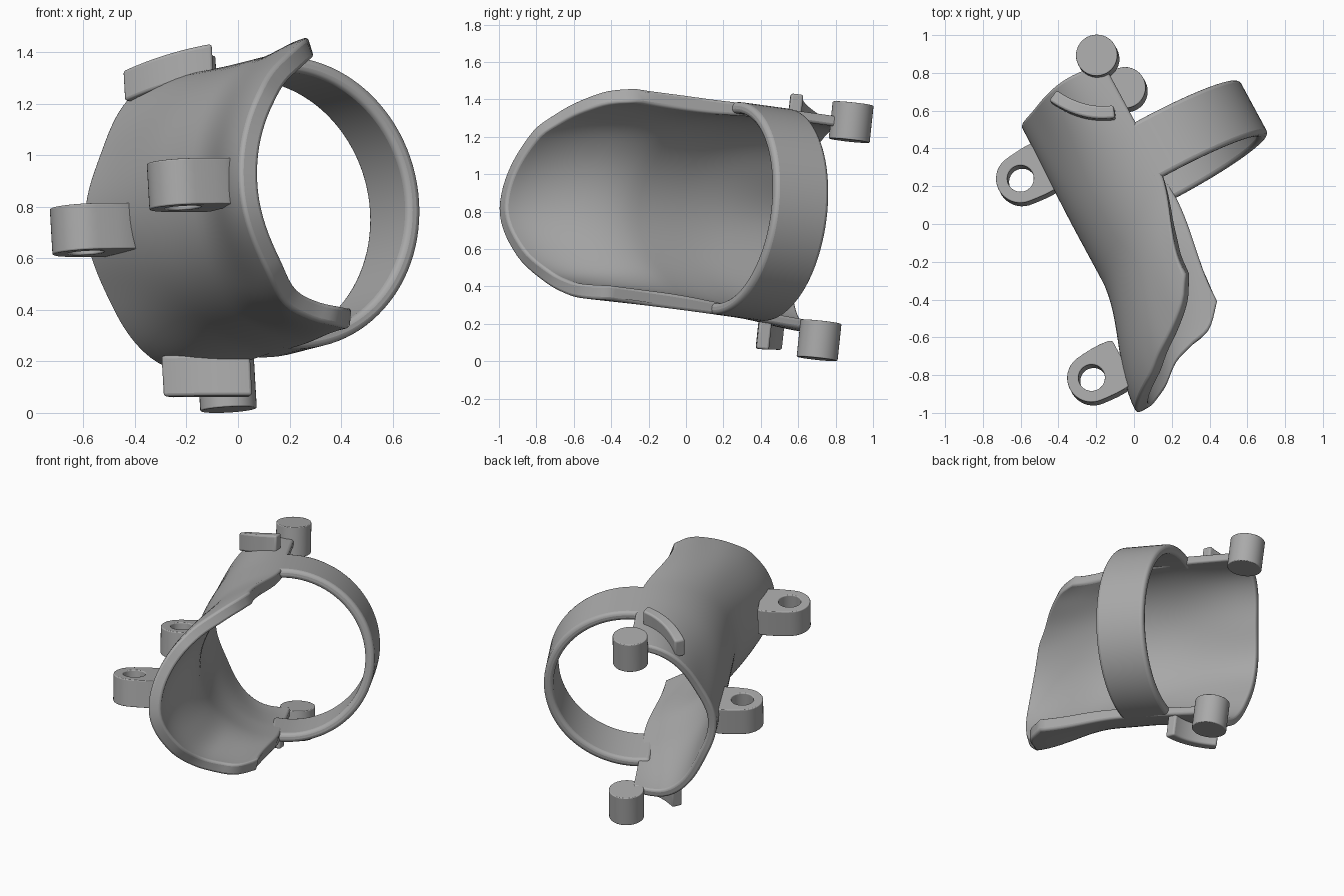
import bpy, bmesh, math
from mathutils import Matrix, Vector

if "Cube" in bpy.data.objects:
    bpy.data.objects.remove(bpy.data.objects["Cube"])

mat = bpy.data.materials.new("plain grey")
mat.use_nodes = True
grey = (0.4, 0.4, 0.4, 1)
mat.diffuse_color = grey
mat.node_tree.nodes["Principled BSDF"].inputs["Base Color"].default_value = grey

# Working frame: tube axis, sideways, and tilted up
axis = Vector((0.47, -0.87, 0.12)).normalized()
side = Vector((-axis.y, axis.x, 0)).normalized()
up = axis.cross(side)
FRAME = Matrix.Translation((0.13, 0.35, 0.8)) @ Matrix((axis, side, up)).transposed().to_4x4()
R = 0.572


def finish(name, bm, bevel=0.0):
    bmesh.ops.recalc_face_normals(bm, faces=bm.faces[:])
    me = bpy.data.meshes.new(name)
    bm.to_mesh(me)
    bm.free()
    me.materials.append(mat)
    ob = bpy.data.objects.new(name, me)
    bpy.context.collection.objects.link(ob)
    ob.matrix_world = FRAME
    bpy.ops.object.select_all(action='DESELECT')
    ob.select_set(True)
    bpy.context.view_layer.objects.active = ob
    bpy.ops.object.shade_smooth_by_angle(angle=math.radians(40))
    if bevel:
        mod = ob.modifiers.new("round edges", 'BEVEL')
        mod.width = bevel
        mod.segments = 3
        mod.limit_method = 'ANGLE'
        mod.angle_limit = math.radians(50)
    return ob


def loft(name, loops, closed=False, bevel=0.0):
    """Skin a row of closed loops; cap the ends unless the row is closed."""
    bm = bmesh.new()
    rows = [[bm.verts.new(p) for p in loop] for loop in loops]
    n = len(rows[0])
    pairs = list(zip(rows, rows[1:])) + ([(rows[-1], rows[0])] if closed else [])
    for a, b in pairs:
        for i in range(n):
            j = (i + 1) % n
            bm.faces.new((a[i], a[j], b[j], b[i]))
    if not closed:
        bm.faces.new(rows[0])
        bm.faces.new(rows[-1])
    return finish(name, bm, bevel)


def polar(t, r, deg):
    """Point at distance t along the axis; 0 degrees is the closed back."""
    a = math.radians(deg)
    return (t, -r * math.cos(a), r * math.sin(a))


def smooth(x):
    x = min(1, max(0, x))
    return x * x * (3 - 2 * x)


def curve(keys, x):
    """Catmull-Rom through rows of (x, value, value)."""
    k = 0
    while k < len(keys) - 2 and x > keys[k + 1][0]:
        k += 1
    a, b = keys[k], keys[k + 1]
    p, q = keys[max(k - 1, 0)], keys[min(k + 2, len(keys) - 1)]
    h = b[0] - a[0]
    f = (x - a[0]) / h
    out = []
    for c in (1, 2):
        m0 = (b[c] - p[c]) / (b[0] - p[0]) * h
        m1 = (q[c] - a[c]) / (q[0] - a[0]) * h
        out.append((2*f**3 - 3*f**2 + 1) * a[c] + (f**3 - 2*f**2 + f) * m0
                   + (3*f**2 - 2*f**3) * b[c] + (f**3 - f**2) * m1)
    return out


# Curved shell: each rim row gives angle, reach along the axis, radius
FRONT = [(-80, 0.76, 0.575), (-69, 0.87, 0.61), (-57, 0.905, 0.65), (-46, 0.95, 0.69),
         (-31, 1.06, 0.72), (-8, 1.13, 0.75), (27, 1.05, 0.68), (39, 0.98, 0.65),
         (53, 0.90, 0.62), (66, 0.80, 0.61), (74, 0.68, 0.605)]
BACK = [(-88, -0.44, 0.585), (-65, -0.49, 0.62), (-30, -0.51, 0.555), (0, -0.50, 0.56),
        (30, -0.51, 0.54), (65, -0.54, 0.59), (88, -0.52, 0.57)]
ROWS, COLS = 50, 32
loops = []
for i in range(ROWS + 1):
    f = i / ROWS
    front_deg = -80 + 154 * f
    back_deg = -88 + 176 * f
    reach, flare = curve(FRONT, front_deg)
    start, heel = curve(BACK, back_deg)
    outer, inner = [], []
    for j in range(COLS + 1):
        s = j / COLS
        t = start + (reach - start) * s
        deg = back_deg + (front_deg - back_deg) * smooth((s - 0.5) * 2.1)
        r = heel + (R - heel) * smooth(s * 2.5)
        r += (flare - R) * smooth((s - 0.57) / 0.43)
        thick = 0.055 + 0.025 * smooth((s - 0.25) * 2)
        outer.append(polar(t, r, deg))
        inner.append(polar(t, r - thick, deg))
    loops.append(outer + inner[::-1])
loft("curved_shell", loops, bevel=0.015)

# Strap ring closing the open side
loops = []
for i in range(57):
    deg = 80 + 200 * i / 56
    loops.append([polar(t, r, deg) for t, r in
                  ((-0.16, R), (0.165, R), (0.165, R - 0.06), (-0.16, R - 0.06))])
loft("strap_ring", loops, bevel=0.022)


# Mounting lugs with a through hole, flat where they meet the shell
def lug(name, t, u, w, base):
    rings = []
    for radius, dz in ((0.07, -0.09), (0.13, -0.09), (0.13, 0.09), (0.07, 0.09)):
        ring = []
        for i in range(40):
            a = math.tau * (i + 0.5) / 40
            dt, du = radius * math.sin(a), radius * math.cos(a)
            if radius > 0.1 and du > 0:
                du = min(du * 2.5, base)
                dt *= 1 + 0.2 * du / base
            ring.append((t + dt, u + du, w + dz))
        rings.append(ring)
    loft(name, rings, closed=True, bevel=0.006)


lug("rear_lug", -0.25, -0.695, -0.06, 0.16)
lug("front_lug", 0.87, -0.865, -0.02, 0.19)


# Pivot pegs
def peg(name, t, u, w):
    loft(name, [[(t + 0.11 * math.cos(math.tau * i / 40), u + 0.11 * math.sin(math.tau * i / 40), w + dz)
                 for i in range(40)] for dz in (-0.1, 0.1)], bevel=0.005)


peg("upper_peg", -0.56, -0.03, 0.55)
peg("lower_peg", -0.48, 0.02, -0.635)


# Curved stop pads on the top and bottom of the shell
def pad(name, a, mid, b, low, high):
    a, mid, b = Vector(a), Vector(mid), Vector(b)
    loops = []
    for i in range(13):
        f = i / 12
        p = a * (1-f)*(1-2*f) + mid * 4*f*(1-f) + b * f*(2*f-1)
        d = a * (4*f-3) + mid * (4-8*f) + b * (4*f-1)
        n = Vector((-d.y, d.x, 0)).normalized() * 0.034
        top, bottom = Vector((0, 0, high)), Vector((0, 0, low))
        loops.append([p - n + bottom, p + n + bottom, p + n + top, p - n + top])
    loft(name, loops, bevel=0.012)


pad("upper_pad", (-0.49, -0.335, 0.54), (-0.34, -0.23, 0.585), (-0.25, -0.09, 0.615), -0.07, 0.05)
pad("lower_pad", (-0.40, -0.29, -0.645), (-0.26, -0.18, -0.66), (-0.18, -0.04, -0.67), -0.05, 0.11)
